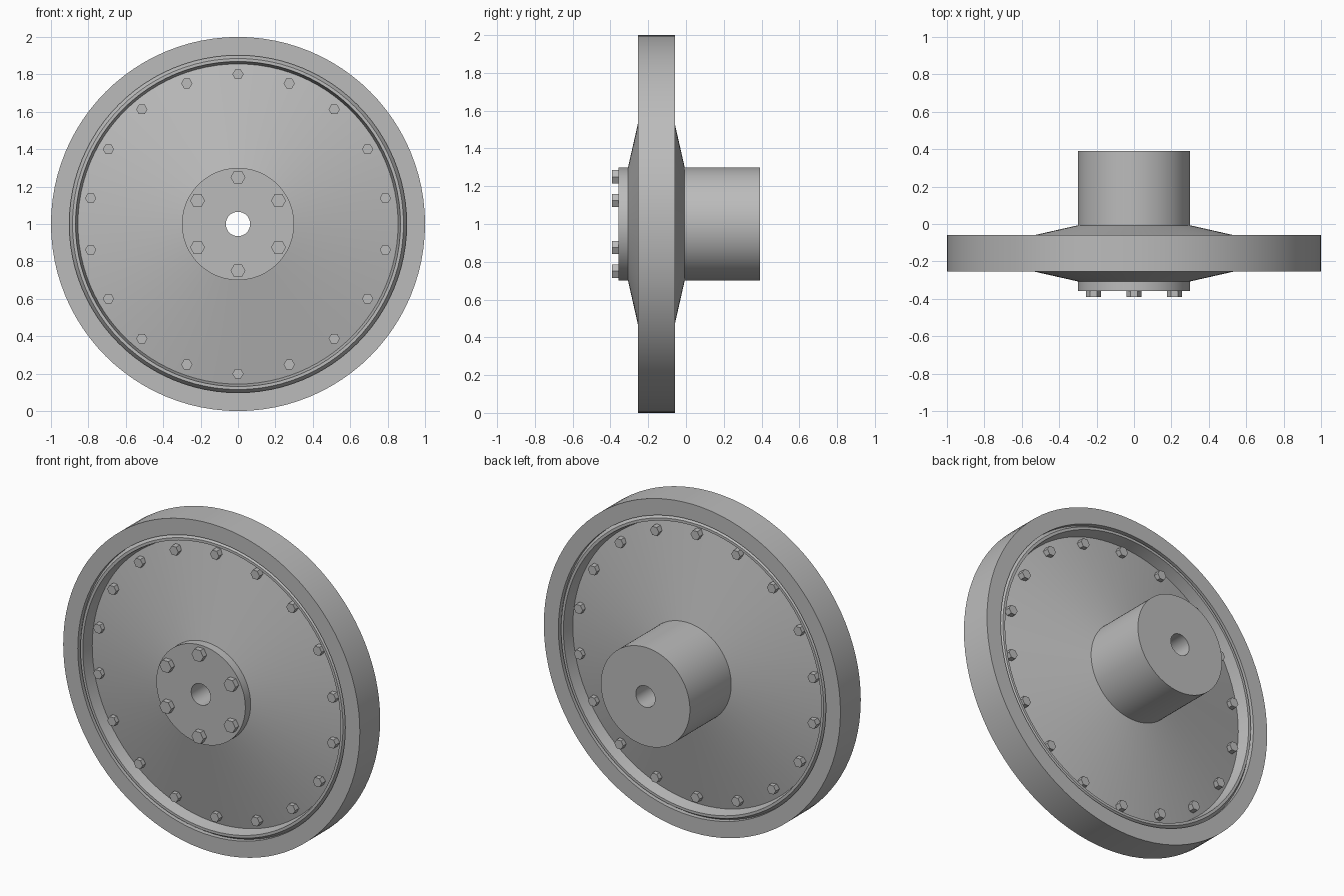
import bpy, bmesh, math
from mathutils import Matrix, Vector

cube = bpy.data.objects.get("Cube")
if cube:
    bpy.data.objects.remove(cube, do_unlink=True)

MID = -0.157      # middle plane of the wheel along y
AXLE_Z = 1.0
SLOPE = 0.226     # taper of the dished web

grey = bpy.data.materials.new("plain grey")
grey.use_nodes = True
colour = (0.5, 0.5, 0.5, 1)
grey.diffuse_color = colour
grey.node_tree.nodes["Principled BSDF"].inputs["Base Color"].default_value = colour


def finish(bm, name):
    bmesh.ops.recalc_face_normals(bm, faces=bm.faces)
    mesh = bpy.data.meshes.new(name)
    bm.to_mesh(mesh)
    bm.free()
    mesh.materials.append(grey)
    obj = bpy.data.objects.new(name, mesh)
    bpy.context.collection.objects.link(obj)
    return obj


def lathe(name, profile, steps=96):
    """Spin a closed (radius, y) profile about the axle."""
    bm = bmesh.new()
    verts = [bm.verts.new((r, y, AXLE_Z)) for r, y in profile]
    edges = [bm.edges.new((v, verts[i - 1])) for i, v in enumerate(verts)]
    bmesh.ops.spin(bm, geom=verts + edges, cent=(0, 0, AXLE_Z), axis=(0, 1, 0),
                   angle=math.tau, steps=steps)
    bmesh.ops.remove_doubles(bm, verts=bm.verts, dist=1e-4)
    obj = finish(bm, name)
    bpy.ops.object.select_all(action='DESELECT')
    obj.select_set(True)
    bpy.context.view_layer.objects.active = obj
    bpy.ops.object.shade_smooth_by_angle(angle=math.radians(8))


def mirrored(half):
    """Complete a front half profile with its reflection in the middle plane."""
    return [(r, MID - d) for r, d in half] + [(r, MID + d) for r, d in reversed(half)]


def bolt_ring(name, count, ring, size, y_from, y_to):
    """Hexagonal heads spaced round a circle, all the same way up."""
    bm = bmesh.new()
    for i in range(count):
        a = math.tau * i / count
        centre = Vector((ring * math.sin(a), (y_from + y_to) / 2,
                         AXLE_Z + ring * math.cos(a)))
        matrix = Matrix.Translation(centre) @ Matrix.Rotation(math.pi / 2, 4, 'X') \
            @ Matrix.Rotation(math.pi / 6, 4, 'Z')
        # Turn the hexagon so that a corner points sideways
        new = bmesh.ops.create_cone(bm, cap_ends=True, segments=6, radius1=size,
                                    radius2=size, depth=abs(y_to - y_from))["verts"]
        corner = max(new, key=lambda v: v.co.x).co
        turn = -math.atan2(corner.y, corner.x)
        matrix = Matrix.Translation(centre) @ Matrix.Rotation(math.pi / 2, 4, 'X') \
            @ Matrix.Rotation(turn, 4, 'Z')
        bmesh.ops.transform(bm, matrix=matrix, verts=new)
    finish(bm, name)


# Tyre and the bevelled rim that carries it
lathe("tyre", mirrored([(1.0, 0.098), (0.902, 0.098)]))
lathe("rim", mirrored([(0.902, 0.07), (0.885, 0.096), (0.869, 0.096), (0.855, 0.02)]))

# Dished web, thinning towards the rim
lathe("web", mirrored([(0.2, 0.15), (0.3, 0.15), (0.858, 0.15 - SLOPE * 0.558)]))

# Hub with a bore right through, front plate to rear boss
lathe("hub", [(0.3, -0.358), (0.3, 0.391), (0.065, 0.391), (0.065, -0.358)])

# Bolts on the hub plate and on both sides of the web
bolt_ring("hub_bolts", 6, 0.25, 0.04, -0.35, -0.391)
for side, name in ((-1, "front_rim_bolts"), (1, "rear_rim_bolts")):
    bolt_ring(name, 18, 0.8, 0.03, MID + side * 0.02, MID + side * 0.07)
